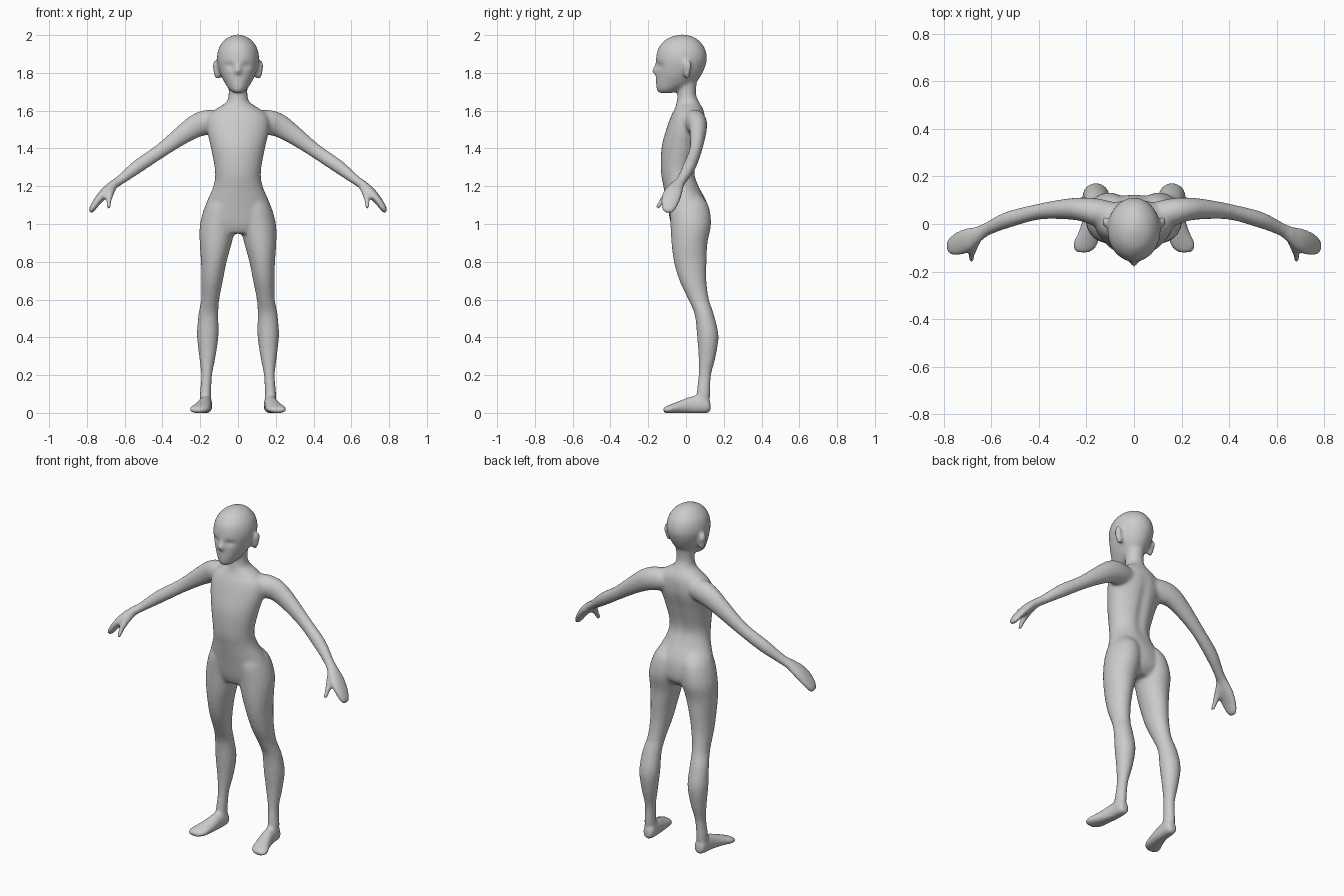
import bpy, bmesh, math
from mathutils import Vector

bm = bmesh.new()


def spline(rows, steps=5):
    """Catmull-Rom interpolation through rows of numbers."""
    out = []
    for i in range(len(rows) - 1):
        p0, p1 = rows[max(i - 1, 0)], rows[i]
        p2, p3 = rows[i + 1], rows[min(i + 2, len(rows) - 1)]
        for k in range(steps):
            t = k / steps
            out.append([0.5 * (2 * b + (c - a) * t + (2 * a - 5 * b + 4 * c - d) * t * t
                        + (3 * b - a - 3 * c + d) * t ** 3)
                        for a, b, c, d in zip(p0, p1, p2, p3)])
    return out + [list(rows[-1])]


def loft(rows, ref, axis=None, side=1, n=28):
    """Skin ellipses (x, y, z, radius along ref, other radius)."""
    rows = spline(rows)
    pts = [Vector(r[:3]) for r in rows]
    rings = []
    for i, r in enumerate(rows):
        t = Vector(axis) if axis else (pts[min(i + 1, len(pts) - 1)] - pts[max(i - 1, 0)]).normalized()
        u = Vector(ref)
        u = (u - t * u.dot(t)).normalized()
        v = t.cross(u)
        ring = []
        for k in range(n):
            a = 2 * math.pi * k / n
            p = pts[i] + u * (math.cos(a) * r[3]) + v * (math.sin(a) * r[4])
            ring.append(bm.verts.new((p.x * side, p.y, max(p.z, 0))))
        rings.append(ring)
    faces = [bm.faces.new(rings[0]), bm.faces.new(rings[-1])]
    for a, b in zip(rings, rings[1:]):
        for k in range(n):
            faces.append(bm.faces.new((a[k], a[(k + 1) % n], b[(k + 1) % n], b[k])))
    bmesh.ops.recalc_face_normals(bm, faces=faces)


def stack(rows, side=1):
    """Horizontal sections given as z, x centre, half width, front y, back y."""
    loft([(x, (f + b) / 2, z, w, (b - f) / 2) for z, x, w, f, b in rows],
         (1, 0, 0), (0, 0, 1), side)


def ball(loc, size):
    vs = bmesh.ops.create_uvsphere(bm, u_segments=20, v_segments=12, radius=1)["verts"]
    for v in vs:
        v.co = Vector([c * s + l for c, s, l in zip(v.co, size, loc)])


# torso with neck
stack([(0.95, 0, 0.10, -0.06, 0.08), (1.0, 0, 0.185, -0.08, 0.12), (1.1, 0, 0.172, -0.10, 0.115),
       (1.2, 0, 0.131, -0.12, 0.07), (1.28, 0, 0.122, -0.133, 0.05), (1.4, 0, 0.143, -0.13, 0.075),
       (1.5, 0, 0.165, -0.105, 0.10), (1.57, 0, 0.16, -0.08, 0.10), (1.61, 0, 0.115, -0.06, 0.09),
       (1.645, 0, 0.063, -0.05, 0.07), (1.69, 0, 0.05, -0.045, 0.053), (1.77, 0, 0.055, -0.045, 0.06)])

# head
stack([(1.692, 0, 0.022, -0.142, -0.075), (1.71, 0, 0.045, -0.155, -0.03), (1.75, 0, 0.072, -0.16, 0.05),
       (1.80, 0, 0.096, -0.159, 0.088), (1.87, 0, 0.112, -0.16, 0.111), (1.93, 0, 0.102, -0.147, 0.10),
       (1.97, 0, 0.075, -0.115, 0.07), (1.99, 0, 0.047, -0.08, 0.04), (2.003, 0, 0.012, -0.035, -0.005)])
loft([(0, -0.148, 1.855, 0.010, 0.012), (0, -0.158, 1.825, 0.014, 0.018),
      (0, -0.163, 1.805, 0.018, 0.017), (0, -0.155, 1.792, 0.014, 0.012)], (1, 0, 0), (0, 0, 1))

for s in (1, -1):
    # ear
    ball((0.108 * s, 0.005, 1.815), (0.024, 0.018, 0.05))
    ball((0.121 * s, 0.008, 1.835), (0.014, 0.022, 0.032))
    # leg
    stack([(0.06, 0.172, 0.03, 0.05, 0.125), (0.1, 0.172, 0.030, 0.055, 0.128),
           (0.2, 0.166, 0.029, 0.066, 0.133), (0.3, 0.162, 0.044, 0.066, 0.158),
           (0.41, 0.160, 0.057, 0.058, 0.172), (0.52, 0.157, 0.053, 0.046, 0.148),
           (0.6, 0.147, 0.048, 0.012, 0.122), (0.7, 0.137, 0.057, -0.035, 0.108),
           (0.8, 0.128, 0.068, -0.064, 0.109), (0.9, 0.118, 0.085, -0.077, 0.114),
           (1.0, 0.106, 0.095, -0.082, 0.133), (1.1, 0.09, 0.082, -0.085, 0.118),
           (1.16, 0.08, 0.05, -0.06, 0.07)], s)
    # foot
    loft([(0.17, 0.13, 0.03, 0.02, 0.024), (0.17, 0.11, 0.04, 0.034, 0.045),
          (0.174, 0.04, 0.04, 0.036, 0.05), (0.188, -0.03, 0.03, 0.045, 0.036),
          (0.203, -0.08, 0.021, 0.053, 0.025), (0.211, -0.108, 0.016, 0.043, 0.018),
          (0.213, -0.121, 0.014, 0.025, 0.012)], (1, 0, 0), (0, -1, 0), s)
    # arm with mitten hand
    loft([(0.08, 0.03, 1.545, 0.06, 0.055), (0.16, 0.05, 1.538, 0.058, 0.066), (0.22, 0.062, 1.52, 0.050, 0.062),
          (0.30, 0.062, 1.468, 0.042, 0.050), (0.41, 0.050, 1.387, 0.033, 0.038),
          (0.53, 0.018, 1.305, 0.034, 0.036), (0.62, -0.022, 1.235, 0.028, 0.026),
          (0.66, -0.044, 1.207, 0.035, 0.025), (0.705, -0.068, 1.166, 0.050, 0.026),
          (0.745, -0.085, 1.120, 0.050, 0.021), (0.772, -0.093, 1.080, 0.037, 0.017),
          (0.782, -0.096, 1.060, 0.020, 0.011)], (0, 1, 0), None, s)
    # thumb
    loft([(0.665, -0.062, 1.195, 0.024, 0.022), (0.677, -0.102, 1.155, 0.018, 0.020),
          (0.684, -0.132, 1.115, 0.014, 0.015), (0.684, -0.153, 1.083, 0.010, 0.011)], (1, 0, 0), None, s)

mesh = bpy.data.meshes.new("body")
bm.to_mesh(mesh)
bm.free()
body = bpy.data.objects.new("body", mesh)
bpy.context.collection.objects.link(body)
bpy.context.view_layer.objects.active = body
body.select_set(True)

# fuse all parts into one smooth skin
remesh = body.modifiers.new("fuse", 'REMESH')
remesh.mode = 'VOXEL'
remesh.voxel_size = 0.009
bpy.ops.object.modifier_apply(modifier="fuse")
smooth = body.modifiers.new("soften", 'SMOOTH')
smooth.factor = 0.5
smooth.iterations = 9
bpy.ops.object.modifier_apply(modifier="soften")

# shallow eye sockets and the groove down the back
for v in body.data.vertices:
    x, y, z = v.co
    if y < -0.08 and z > 1.78:
        v.co.y += 0.010 * math.exp(-((abs(x) - 0.045) / 0.026) ** 2 - ((z - 1.838) / 0.018) ** 2)
    if y > 0.03 and 1.15 < z < 1.58:
        v.co.y -= 0.010 * math.exp(-(x / 0.03) ** 2) * math.sin(math.pi * (z - 1.15) / 0.43)
bpy.ops.object.shade_smooth()
